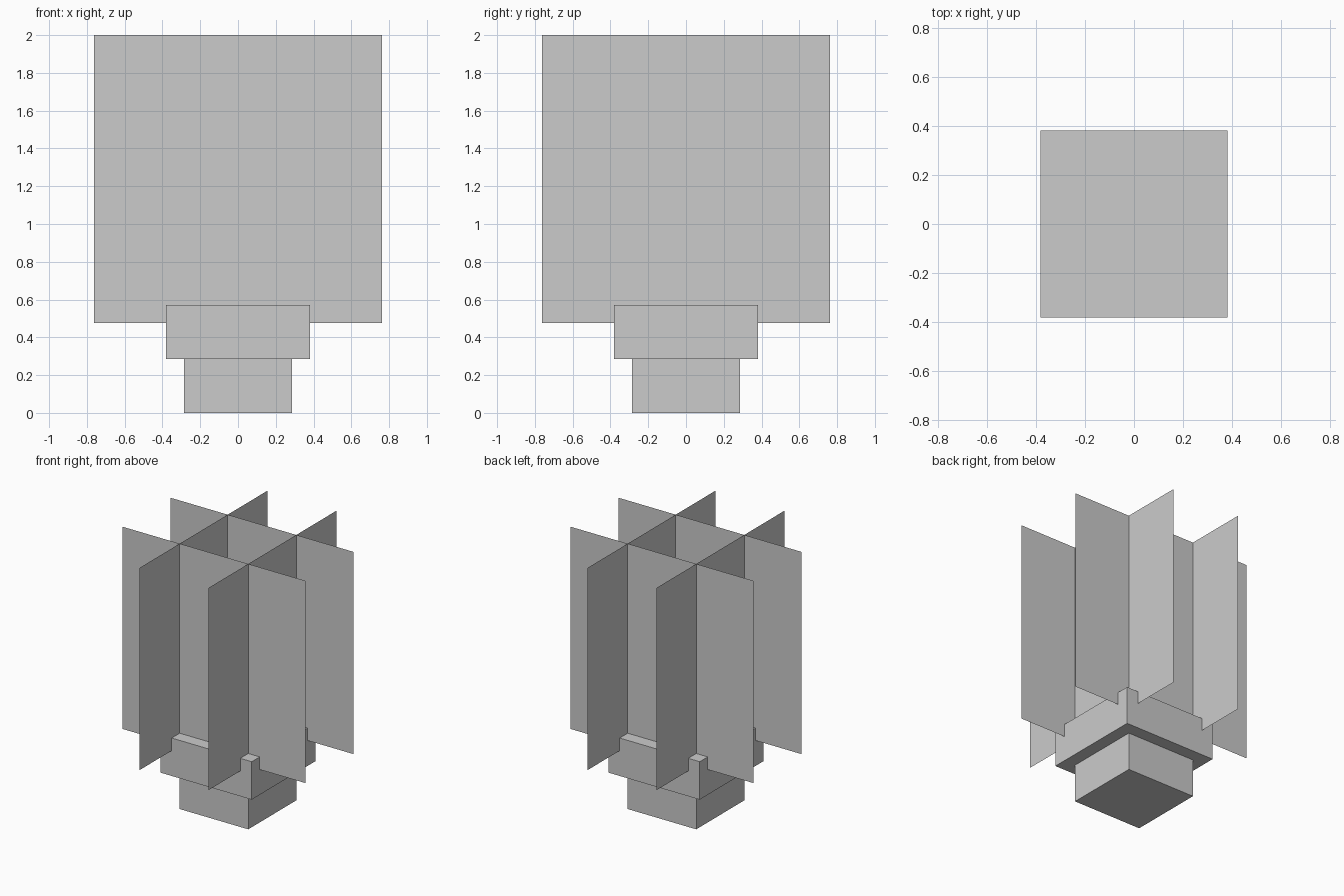
import bpy
from math import pi

if "Cube" in bpy.data.objects:
    bpy.data.objects.remove(bpy.data.objects["Cube"])

U = 2 / 21  # one grid unit of the blocky model


def box(name, half, z0, z1):
    bpy.ops.mesh.primitive_cube_add(size=1, location=(0, 0, (z0 + z1) / 2 * U))
    ob = bpy.context.object
    ob.name = name
    ob.scale = (2 * half * U, 2 * half * U, (z1 - z0) * U)
    bpy.ops.object.transform_apply(location=False, rotation=False, scale=True)


def leaf(name, location, turn):
    bpy.ops.mesh.primitive_plane_add(size=16 * U, location=location,
                                     rotation=(pi / 2, 0, turn))
    bpy.context.object.name = name


# stepped bulb at the bottom
box("bulb_base", 3, 0, 3)
box("bulb_top", 4, 3, 6)

# four crossing upright leaf sheets
for side, s in (("neg", -1), ("pos", 1)):
    leaf("leaf_sheet_y_" + side, (0, 3 * s * U, 13 * U), 0)
    leaf("leaf_sheet_x_" + side, (3 * s * U, 0, 13 * U), pi / 2)
